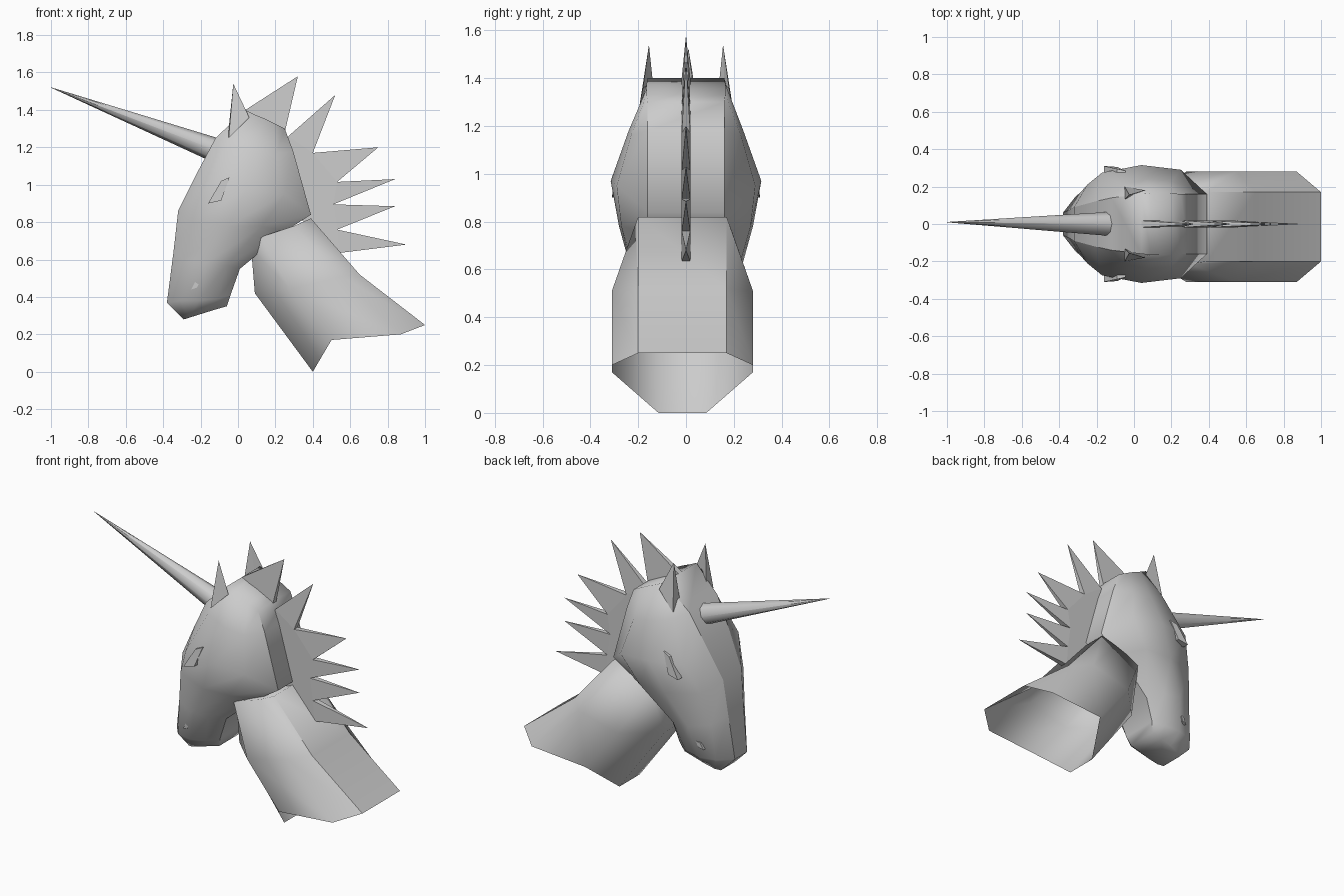
import bpy, bmesh
from mathutils import Vector

cube = bpy.data.objects.get("Cube")
if cube:
    bpy.data.objects.remove(cube, do_unlink=True)

grey = bpy.data.materials.new("plain grey")
grey.use_nodes = True
COLOUR = (0.6, 0.6, 0.6, 1)
grey.diffuse_color = COLOUR
grey.node_tree.nodes["Principled BSDF"].inputs["Base Color"].default_value = COLOUR


def finish(name, bm, smooth=False):
    """Turn a bmesh into a named, shaded object."""
    bmesh.ops.recalc_face_normals(bm, faces=bm.faces)
    for face in bm.faces:
        face.smooth = smooth
    mesh = bpy.data.meshes.new(name)
    bm.to_mesh(mesh)
    bm.free()
    mesh.materials.append(grey)
    obj = bpy.data.objects.new(name, mesh)
    bpy.context.collection.objects.link(obj)


def loft(half_rings, creases, shift=0.0, cap_end=True):
    """Skin mirrored sections of (x, z, half width), with sharp lengthwise creases."""
    bm = bmesh.new()
    loops = []
    for half in half_rings:
        left = [(x, shift + w, z) for x, z, w in half]
        right = [(x, shift - w, z) for x, z, w in reversed(half)]
        loops.append([bm.verts.new(p) for p in left + right])
    n = len(loops[0])
    for a, b in zip(loops, loops[1:]):
        for i in range(n):
            j = (i + 1) % n
            bm.faces.new((a[i], a[j], b[j], b[i]))
        for c in creases:
            for i in (c, n - 1 - c):
                bm.edges.get((a[i], b[i])).smooth = False
    # crown is split down the middle so it blends into face and nape
    m = n // 2
    for i in range(m - 1):
        bm.faces.new((loops[0][i], loops[0][i + 1], loops[0][n - 2 - i], loops[0][n - 1 - i]))
    if cap_end:
        bm.faces.new(loops[-1])
    return bm


# Head: crown to chin, each section running from face strip to nape strip
head_bm = loft([
    [(.04, 1.40, .16), (.09, 1.375, .165), (.14, 1.355, .165), (.19, 1.33, .165), (.25, 1.30, .16)],
    [(-.12, 1.25, .14), (-.06, 1.22, .21), (.07, 1.18, .24), (.20, 1.16, .23), (.295, 1.18, .16)],
    [(-.21, 1.08, .12), (-.17, .98, .275), (.04, .97, .315), (.25, .95, .29), (.39, .84, .16)],
    [(-.32, .86, .09), (-.25, .80, .21), (-.05, .78, .28), (.13, .78, .27), (.25, .75, .16)],
    [(-.345, .64, .075), (-.29, .60, .165), (-.17, .58, .225), (-.06, .57, .21), (.01, .55, .13)],
    [(-.38, .37, .06), (-.31, .38, .15), (-.21, .38, .175), (-.11, .39, .16), (-.04, .41, .12)],
    [(-.29, .28, .07), (-.26, .29, .09), (-.20, .31, .10), (-.13, .33, .10), (-.06, .35, .10)],
], creases=(0, 4))
finish("head", head_bm, smooth=True)

# Neck: hollow, open at the base
neck_bm = loft([
    [(.39, .82, .185), (.30, .78, .20), (.12, .72, .20), (.07, .66, .10)],
    [(.65, .52, .185), (.55, .51, .295), (.28, .44, .295), (.09, .42, .10)],
    [(1.0, .25, .185), (.87, .20, .295), (.50, .17, .295), (.40, 0, .10)],
], creases=(0,), shift=-.015, cap_end=False)
finish("neck", neck_bm, smooth=True)

# Horn: slim eight-sided cone
base, tip = Vector((-.08, 0, 1.17)), Vector((-1, .01, 1.52))
axis = tip - base
horn_bm = bmesh.new()
bmesh.ops.create_cone(horn_bm, cap_ends=True, segments=8,
                      radius1=.068, radius2=.001, depth=axis.length)
turn = axis.to_track_quat('Z', 'Y').to_matrix()
bmesh.ops.rotate(horn_bm, verts=horn_bm.verts, matrix=turn)
bmesh.ops.translate(horn_bm, verts=horn_bm.verts, vec=(base + tip) / 2)
for edge in horn_bm.edges:
    edge.smooth = all(len(f.verts) == 4 for f in edge.link_faces)
finish("horn", horn_bm, smooth=True)

# Mane: thin spikes, each given as (upper root, tip, lower root) in x, z
spikes = [
    ((.04, 1.40), (.32, 1.58), (.25, 1.28)),
    ((.27, 1.26), (.52, 1.48), (.40, 1.17)),
    ((.40, 1.17), (.75, 1.20), (.53, 1.015)),
    ((.53, 1.015), (.84, 1.03), (.51, .895)),
    ((.51, .895), (.84, .885), (.53, .76)),
    ((.53, .76), (.90, .68), (.54, .635)),
]
inner = [(.14, 1.2), (.24, 1.16), (.27, 1.1), (.28, 1.0), (.30, .9), (.33, .82), (.37, .82)]
mane_bm = bmesh.new()
for k, (upper, point, lower) in enumerate(spikes):
    rim = [upper, lower, inner[k + 1], inner[k]]
    sides = [[mane_bm.verts.new((x, y, z)) for x, z in rim] for y in (.018, -.018)]
    end = mane_bm.verts.new((point[0], 0, point[1]))
    for s in sides:
        mane_bm.faces.new(s)
        mane_bm.faces.new((s[0], s[1], end))
    for i in (0, 1):
        mane_bm.faces.new((sides[0][i], sides[1][i], end))
    for i in (1, 2, 3):
        j = (i + 1) % 4
        mane_bm.faces.new((sides[0][i], sides[0][j], sides[1][j], sides[1][i]))
finish("mane", mane_bm)


def ear(name, side):
    """Folded four-sided spike, its hollow turned inwards."""
    bm = bmesh.new()
    foot = [(-.05, .20, 1.25), (.06, .18, 1.36), (0, .16, 1.37), (-.05, .13, 1.30)]
    ring = [bm.verts.new((x, side * y, z)) for x, y, z in foot]
    top = bm.verts.new((-.025, side * .155, 1.54))
    for i in range(4):
        bm.faces.new((ring[i], ring[(i + 1) % 4], top))
    bm.faces.new(ring)
    finish(name, bm)


def raised_slab(name, side, outline):
    """Slanted slab half sunk into the side of the head."""
    bm = bmesh.new()
    outer = [bm.verts.new((x, side * y, z)) for x, y, z in outline]
    sunk = [bm.verts.new((x, side * (y - .04), z)) for x, y, z in outline]
    n = len(outline)
    for i in range(n):
        j = (i + 1) % n
        bm.faces.new((outer[i], outer[j], sunk[j], sunk[i]))
    bm.faces.new(outer)
    bm.faces.new(sunk)
    finish(name, bm)


# Ears, eyes and nostrils on both sides
for label, side in (("left", 1), ("right", -1)):
    ear(label + "_ear", side)
    raised_slab(label + "_eye", side,
                [(-.16, .31, .90), (-.09, .305, .915), (-.045, .285, 1.04), (-.09, .295, 1.02)])
    raised_slab(label + "_nostril", side,
                [(-.25, .185, .44), (-.22, .19, .45), (-.20, .195, .49), (-.23, .19, .48)])
